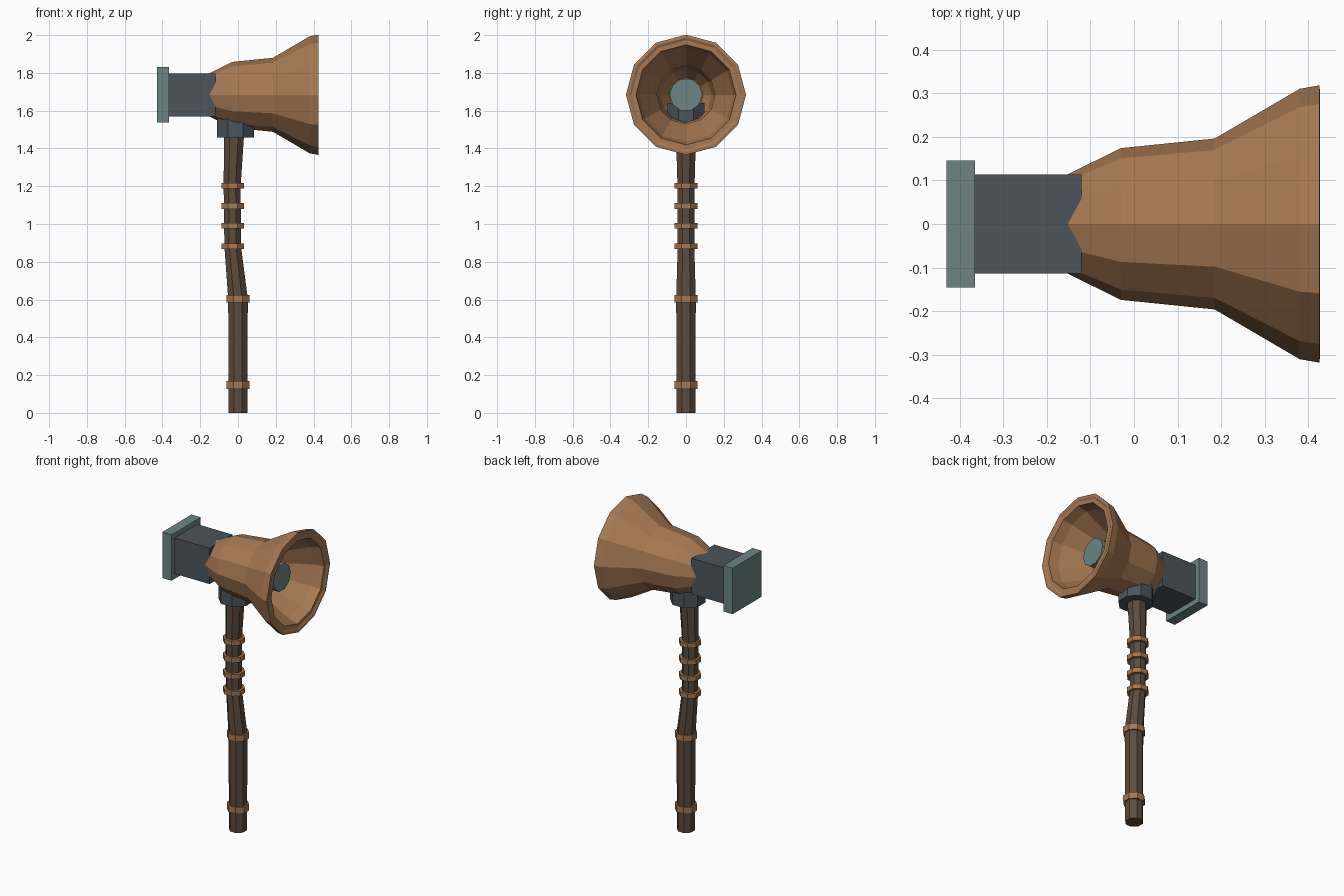
import bpy, bmesh, math
from mathutils import Vector

if "Cube" in bpy.data.objects:
    bpy.data.objects.remove(bpy.data.objects["Cube"])


def material(name, rgb):
    m = bpy.data.materials.new(name)
    m.diffuse_color = (*rgb, 1)
    m.use_nodes = True
    m.node_tree.nodes["Principled BSDF"].inputs["Base Color"].default_value = m.diffuse_color
    return m


WOOD = material("dark_wood", (0.11, 0.07, 0.045))
BRONZE = material("bronze", (0.38, 0.19, 0.085))
IRON = material("dark_iron", (0.07, 0.09, 0.105))
STEEL = material("pale_steel", (0.15, 0.24, 0.23))
HEAD_Z = 1.684


def finish(name, bm, mat):
    bmesh.ops.recalc_face_normals(bm, faces=bm.faces[:])
    me = bpy.data.meshes.new(name)
    bm.to_mesh(me)
    bm.free()
    me.materials.append(mat)
    ob = bpy.data.objects.new(name, me)
    bpy.context.collection.objects.link(ob)
    return ob


def loft(name, rings, sides, mat, axis="Z", phase=0.0):
    """Capped loft through rings of (centre, radius) lying across the axis."""
    bm = bmesh.new()
    loops = []
    for centre, r in rings:
        loop = []
        for i in range(sides):
            a = phase + 2 * math.pi * i / sides
            c, s = r * math.cos(a), r * math.sin(a)
            off = (c, s, 0) if axis == "Z" else (0, c, s)
            loop.append(bm.verts.new(Vector(centre) + Vector(off)))
        loops.append(loop)
    for a, b in zip(loops, loops[1:]):
        for i in range(sides):
            j = (i + 1) % sides
            bm.faces.new((a[i], a[j], b[j], b[i]))
    bm.faces.new(loops[0])
    bm.faces.new(loops[-1])
    return finish(name, bm, mat)


def box(name, x0, x1, half, mat):
    bm = bmesh.new()
    bmesh.ops.create_cube(bm, size=1)
    for v in bm.verts:
        v.co = ((x0 + x1) / 2 + v.co.x * (x1 - x0),
                v.co.y * 2 * half, HEAD_Z + v.co.z * 2 * half)
    return finish(name, bm, mat)


FLAT = math.pi / 8                 # turns an octagon flat side forward
OCT = 1 / math.cos(FLAT)           # apothem to corner radius

# Bent wooden shaft: (x, z, half width)
path = [(0, 0, 0.049), (0, 0.605, 0.052), (-0.028, 0.88, 0.044),
        (-0.031, 1.2, 0.045), (-0.02, 1.5, 0.054)]
loft("handle", [((x, 0, z), r * OCT) for x, z, r in path], 8, WOOD, phase=FLAT)

# Bands around the shaft: (x, z, half height)
bands = [(0, 0.147, 0.021), (0, 0.605, 0.02), (-0.028, 0.882, 0.015),
         (-0.028, 0.99, 0.015), (-0.028, 1.095, 0.015), (-0.028, 1.203, 0.015)]
for n, (x, z, h) in enumerate(bands, 1):
    loft(f"handle_band_{n}", [((x, 0, z - h), 0.06 * OCT), ((x, 0, z + h), 0.06 * OCT)],
         8, BRONZE, phase=FLAT)

# Octagonal socket between shaft and head
loft("socket", [((-0.013, 0, 1.457), 0.097 * OCT), ((-0.013, 0, 1.64), 0.097 * OCT)],
     8, IRON, phase=FLAT)

# Square hammer neck and striking plate
box("hammer_neck", -0.37, -0.12, 0.114, IRON)
box("striking_plate", -0.43, -0.365, 0.146, STEEL)

# Hollow twelve-sided bell: outside, rim, then back down the inside
profile = [(-0.152, 0.114), (-0.03, 0.174), (0.185, 0.196), (0.38, 0.31),
           (0.425, 0.318), (0.427, 0.303), (0.42, 0.288), (0.42, 0.265),
           (0.36, 0.25), (0.185, 0.155), (-0.02, 0.135), (-0.1, 0.09)]
loft("bell", [((x, 0, HEAD_Z), r) for x, r in profile], 12, BRONZE, axis="X")

# Clapper rod inside the bell
loft("clapper", [((-0.13, 0, HEAD_Z), 0.087), ((0.31, 0, HEAD_Z), 0.087)],
     10, STEEL, axis="X")
